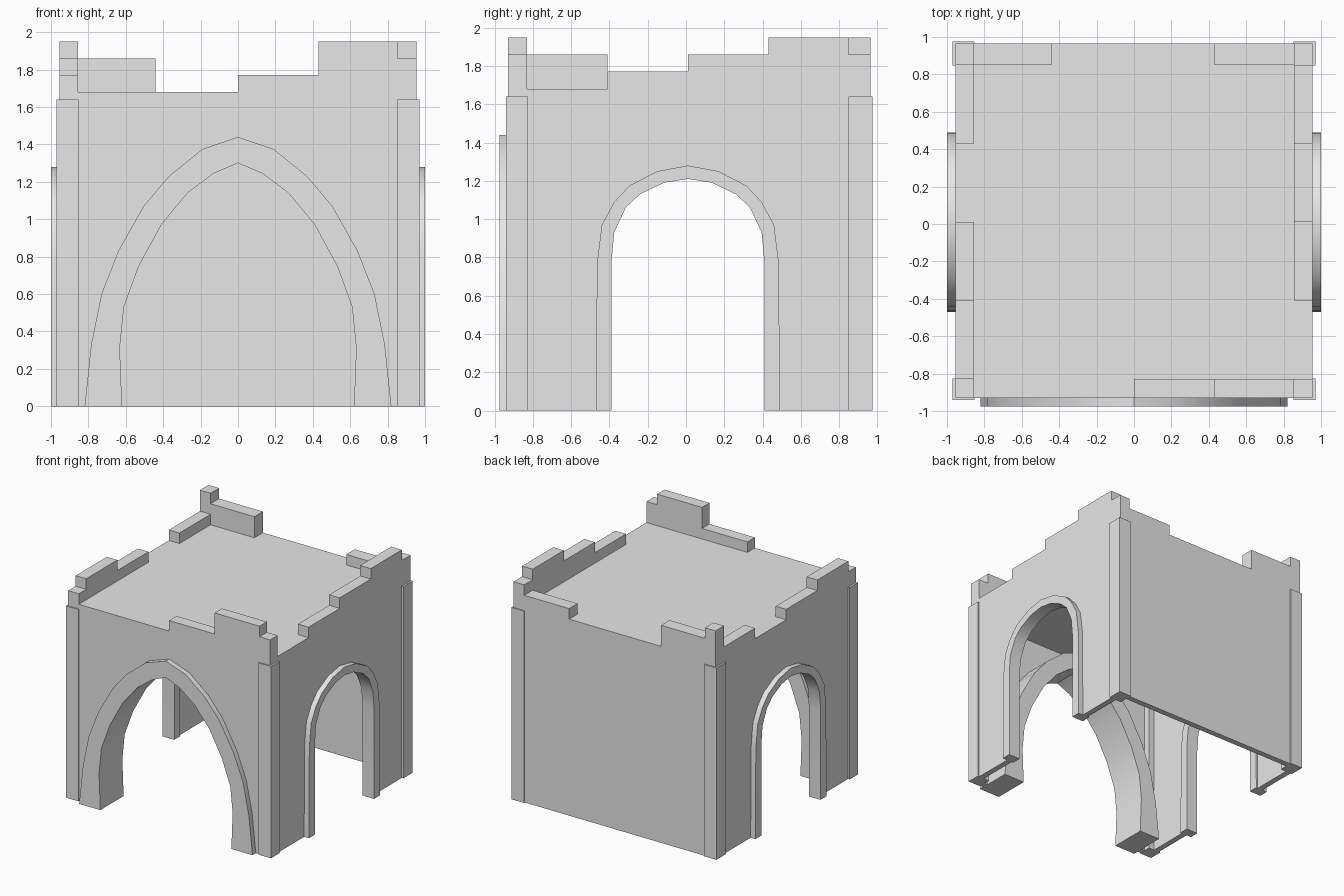
import bpy
import bmesh
import math

cube = bpy.data.objects.get("Cube")
if cube:
    bpy.data.objects.remove(cube, do_unlink=True)

# Single stone colour
stone = bpy.data.materials.new("grey_stone")
stone.use_nodes = True
stone.diffuse_color = (0.8, 0.8, 0.8, 1)
stone.node_tree.nodes["Principled BSDF"].inputs["Base Color"].default_value = (0.8, 0.8, 0.8, 1)

# Main dimensions
W, FRONT, BACK = 0.955, -0.93, 0.965
INNER_X, INNER_FRONT, INNER_BACK = 0.855, -0.83, 0.85
CEILING, ROOF, STEP = 1.52, 1.68, 0.09
WALL = 0.05


def extrude(name, outline, axis, start, end, smooth=False):
    """Extrude a (horizontal, z) outline along the x or y axis."""
    bm = bmesh.new()

    def place(u, z, d):
        return bm.verts.new((d, u, z) if axis == "x" else (u, d, z))

    near = [place(u, z, start) for u, z in outline]
    far = [place(u, z, end) for u, z in outline]
    bm.faces.new(near)
    bm.faces.new(far)
    for i in range(len(near)):
        j = (i + 1) % len(near)
        bm.faces.new((near[i], near[j], far[j], far[i]))
    bmesh.ops.recalc_face_normals(bm, faces=bm.faces)
    mesh = bpy.data.meshes.new(name)
    bm.to_mesh(mesh)
    bm.free()
    mesh.materials.append(stone)
    obj = bpy.data.objects.new(name, mesh)
    bpy.context.collection.objects.link(obj)
    if smooth:
        bpy.ops.object.select_all(action="DESELECT")
        obj.select_set(True)
        bpy.context.view_layer.objects.active = obj
        bpy.ops.object.shade_smooth_by_angle(angle=math.radians(30))
    return obj


def box(name, x0, x1, y0, y1, z0, z1):
    return extrude(name, [(x0, z0), (x1, z0), (x1, z1), (x0, z1)], "y", y0, y1)


def arch(half, centre=0.0):
    """Mirror half an arch, given from foot to apex, into a full curve."""
    return [(centre - u, z) for u, z in half] + [(centre + u, z) for u, z in half[-2::-1]]


# Arch curves
front_outer = arch([(0.82, 0), (0.785, 0.33), (0.73, 0.6), (0.64, 0.83),
                    (0.505, 1.07), (0.37, 1.23), (0.19, 1.375), (0, 1.44)])
front_inner = arch([(0.62, 0), (0.632, 0.31), (0.61, 0.53), (0.53, 0.75),
                    (0.41, 0.97), (0.27, 1.14), (0.13, 1.245), (0, 1.30)])
side_outer = arch([(0.48, 0), (0.475, 0.77), (0.45, 0.97), (0.385, 1.09),
                   (0.305, 1.175), (0.16, 1.25), (0, 1.28)], 0.01)
side_inner = arch([(0.4, 0), (0.4, 0.77), (0.385, 0.93), (0.325, 1.06),
                   (0.25, 1.13), (0.125, 1.19), (0, 1.21)], 0.01)

# Walls, with arched openings reaching the ground
extrude("front_wall", [(-W, 0), *front_inner, (W, 0), (W, CEILING), (-W, CEILING)],
        "y", FRONT, FRONT + WALL, True)
box("back_wall", -W, W, BACK - WALL, BACK, 0, CEILING)
box("roof", -W, W, FRONT, BACK, CEILING, ROOF)
extrude("front_arch", front_outer + front_inner[::-1], "y", -0.975, -0.66, True)
for side, s in (("left", 1), ("right", -1)):
    extrude(side + "_wall", [(FRONT, 0), *side_inner, (BACK, 0), (BACK, CEILING), (FRONT, CEILING)],
            "x", s * W, s * (W - WALL), True)
    extrude(side + "_arch", side_outer + side_inner[::-1], "x", s, s * 0.89, True)

# Corner pilasters
for side, s in (("left", 1), ("right", -1)):
    x0, x1 = sorted((s * 0.97, s * 0.852))
    box("front_" + side + "_pilaster", x0, x1, -0.94, -0.825, 0, 1.64)
    box("back_" + side + "_pilaster", x0, x1, 0.848, 0.975, 0, 1.64)

# Crumbling parapet: extent of each block and its height in steps
left, right = (INNER_X, W), (-W, -INNER_X)
front, back = (FRONT, INNER_FRONT), (INNER_BACK, BACK)
blocks = [
    ("front_left_corner", left, front, 2),
    ("front_right_corner", right, front, 1),
    ("back_left_corner", left, back, 2),
    ("back_right_corner", right, back, 3),
    ("front_low", (0, 0.43), front, 1),
    ("front_high", (0.43, INNER_X), front, 3),
    ("back_low", (0.43, INNER_X), back, 1),
    ("back_high", (-INNER_X, -0.44), back, 2),
    ("left_low", left, (-0.41, 0.01), 1),
    ("left_middle", left, (0.01, 0.43), 2),
    ("left_high", left, (0.43, INNER_BACK), 3),
    ("right_back", right, (0.43, INNER_BACK), 1),
    ("right_low", right, (-0.41, 0.01), 1),
    ("right_high", right, (INNER_FRONT, -0.41), 2),
]
for name, xs, ys, steps in blocks:
    box(name + "_parapet", *xs, *ys, ROOF, ROOF + STEP * steps)
